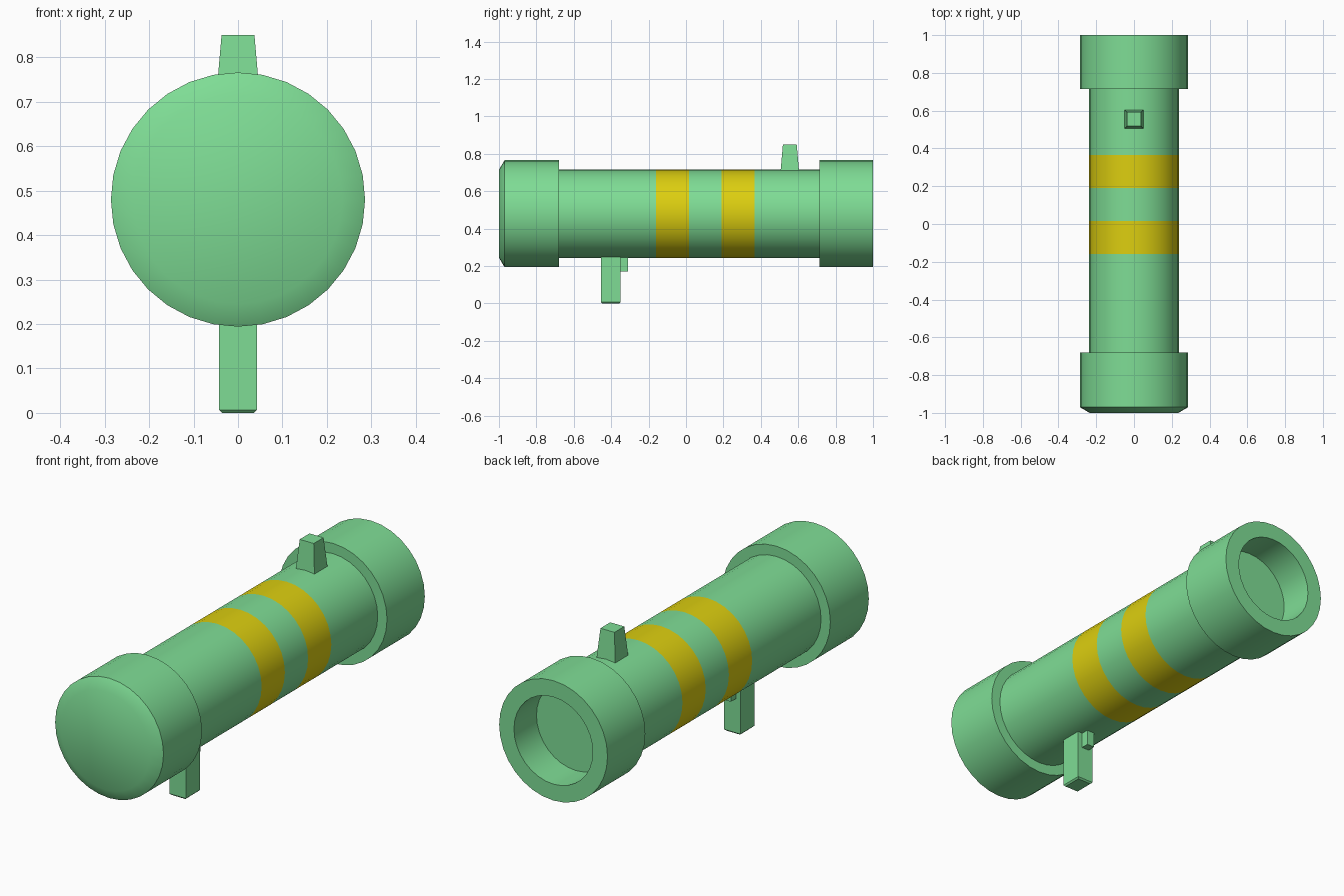
import bpy, bmesh
from math import sin, cos, pi, radians

if "Cube" in bpy.data.objects:
    bpy.data.objects.remove(bpy.data.objects["Cube"])

AXIS_Z = 0.48
SIDES = 32


def material(name, color):
    m = bpy.data.materials.new(name)
    m.diffuse_color = color
    m.use_nodes = True
    m.node_tree.nodes["Principled BSDF"].inputs["Base Color"].default_value = m.diffuse_color
    return m


GREEN = material("green", (0.21, 0.72, 0.30, 1))
YELLOW = material("yellow", (0.72, 0.62, 0.005, 1))


def finish(name, bm, mats, smooth=False):
    bmesh.ops.recalc_face_normals(bm, faces=bm.faces)
    mesh = bpy.data.meshes.new(name)
    bm.to_mesh(mesh)
    bm.free()
    for m in mats:
        mesh.materials.append(m)
    ob = bpy.data.objects.new(name, mesh)
    bpy.context.collection.objects.link(ob)
    if smooth:
        bpy.ops.object.select_all(action='DESELECT')
        ob.select_set(True)
        bpy.context.view_layer.objects.active = ob
        bpy.ops.object.shade_smooth_by_angle(angle=radians(40))
    return ob


def lathe(name, profile, yellow_spans=()):
    """Spin (radius, y) points round the barrel axis and cap both ends."""
    bm = bmesh.new()
    rings = [[bm.verts.new((r * sin(2 * pi * i / SIDES), y,
                            AXIS_Z + r * cos(2 * pi * i / SIDES)))
              for i in range(SIDES)] for r, y in profile]
    for s, (a, b) in enumerate(zip(rings, rings[1:])):
        for i in range(SIDES):
            j = (i + 1) % SIDES
            f = bm.faces.new((a[i], a[j], b[j], b[i]))
            f.material_index = 1 if s in yellow_spans else 0
    bm.faces.new(rings[0])
    bm.faces.new(rings[-1])
    return finish(name, bm, (GREEN, YELLOW), smooth=True)


def block(name, y, half_x, half_y, z0, z1, top=1.0, chamfer=0.0):
    """Box with an optional tapered top and a chamfered underside."""
    bm = bmesh.new()
    bmesh.ops.create_cube(bm, size=2)
    for v in bm.verts:
        k = top if v.co.z > 0 else 1.0
        v.co = (v.co.x * half_x * k, y + v.co.y * half_y * k,
                z1 if v.co.z > 0 else z0)
    if chamfer:
        edges = [e for e in bm.edges if all(v.co.z == e.verts[0].co.z and
                 v.co.z < (z0 + z1) / 2 for v in e.verts)]
        bmesh.ops.bevel(bm, geom=edges, offset=chamfer, segments=1,
                        affect='EDGES')
    return finish(name, bm, (GREEN,))


# Barrel: closed chamfered front collar, striped tube, hollow rear collar
R, T, BORE = 0.286, 0.237, 0.208
lathe("barrel", [
    (0.235, -1.0), (R, -0.97), (R, -0.68), (T, -0.68),
    (T, -0.16), (T, 0.015), (T, 0.19), (T, 0.365),
    (T, 0.715), (R, 0.715), (R, 1.0), (BORE, 1.0), (BORE, 0.83),
], yellow_spans=(4, 6))

# Sight on top, grip and trigger below
block("sight", 0.555, 0.05, 0.05, 0.70, 0.85, top=0.74)
block("grip", -0.402, 0.043, 0.053, 0.0, 0.27, chamfer=0.007)
block("trigger", -0.335, 0.02, 0.025, 0.17, 0.27)
